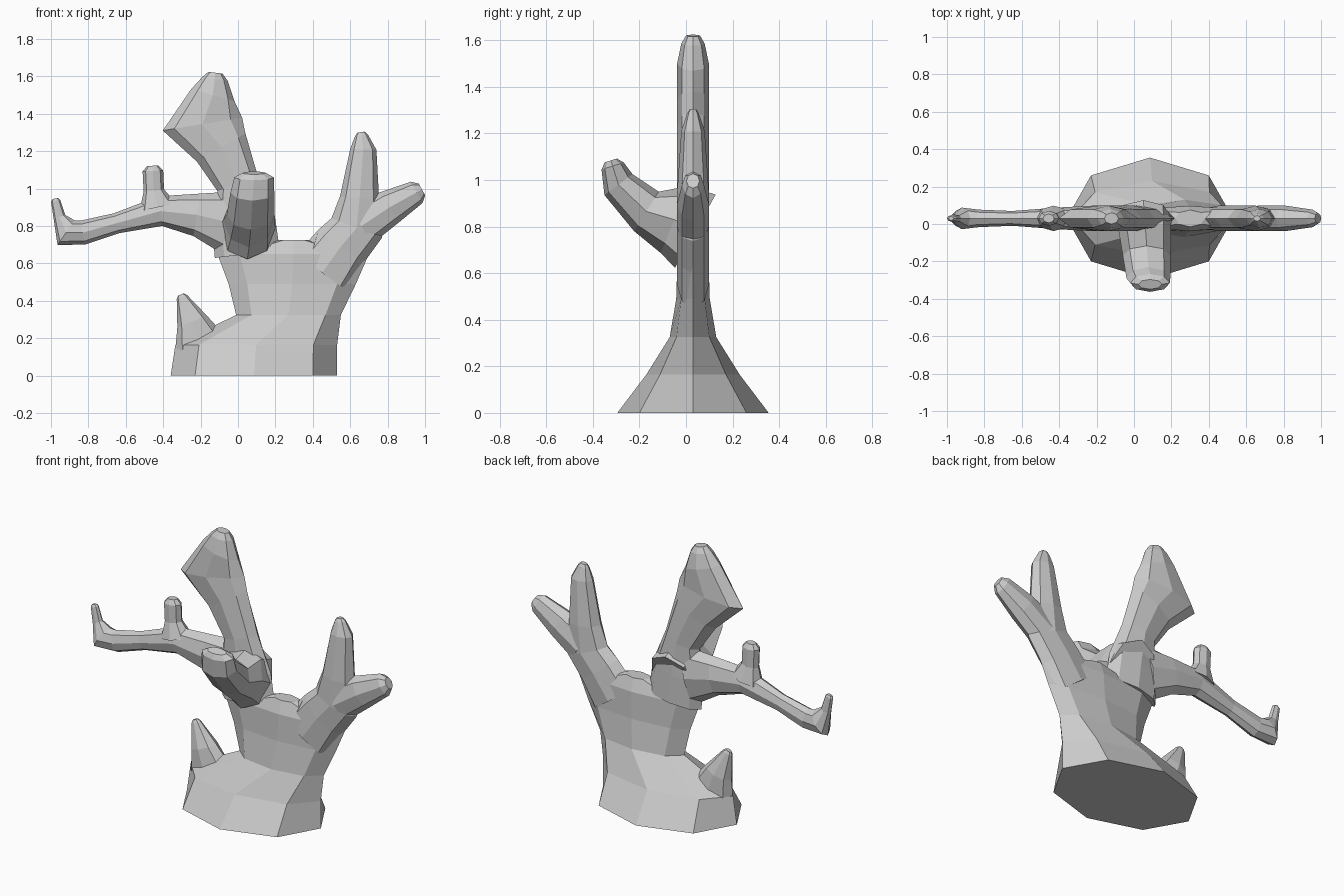
import bpy, bmesh
from math import cos, sin, pi
from mathutils import Vector

if "Cube" in bpy.data.objects:
    bpy.data.objects.remove(bpy.data.objects["Cube"])

MID_Y = .03      # the coral-like fan lies in this plane
FLAT = .068      # greatest half thickness of the fan


def skin(name, rings):
    """Octagonal loft. Ring = centre, half-span vector, half-thickness vector."""
    bm = bmesh.new()
    loops = [[bm.verts.new(c + a * cos(i * pi / 4) + b * sin(i * pi / 4)) for i in range(8)]
             for c, a, b in rings]
    for lo, hi in zip(loops, loops[1:]):
        for i in range(8):
            j = (i + 1) % 8
            bm.faces.new((lo[i], lo[j], hi[j], hi[i]))
    bm.faces.new(loops[0])
    bm.faces.new(loops[-1])
    bmesh.ops.recalc_face_normals(bm, faces=bm.faces)
    me = bpy.data.meshes.new(name)
    bm.to_mesh(me)
    bm.free()
    ob = bpy.data.objects.new(name, me)
    bpy.context.collection.objects.link(ob)
    return ob


def limb(name, path, forward=False):
    """Branch along (u, z, width) points; sections square to the path, thin and round-tipped."""
    pts = [Vector((0, u, z)) if forward else Vector((u, MID_Y, z)) for u, z, w in path]
    across = Vector((1, 0, 0)) if forward else Vector((0, 1, 0))
    rings = []
    for i, p in enumerate(pts):
        w = path[i][2]
        t = (pts[min(i + 1, len(pts) - 1)] - pts[max(i - 1, 0)]).normalized()
        h = .15 - .011 * i if forward else min(FLAT, .36 * w)
        c = p + across * (.05 + .009 * i) if forward else p
        rings.append((c, across.cross(t) * w / 2, across * h))
    # bevelled tip
    c, a, b = rings[-1]
    rings.append((c + t * w * .25, a * .55, b * .6))
    return skin(name, rings)


# Trunk flaring to a wide octagonal foot: left, right, height, half thickness
trunk_profile = [(-.36, .53, 0, .325), (-.335, .53, .165, .2), (-.01, .55, .325, .1),
                 (-.05, .63, .49, .072), (-.11, .7, .65, .067), (.22, .38, .725, .045)]
trunk = skin("branched_trunk", [
    (Vector(((l + r) / 2, MID_Y, z)), Vector(((r - l) / 2, 0, 0)), Vector((0, h, 0)))
    for l, r, z, h in trunk_profile])

# Root spike, tall paddle, long bent arm and its stub, right fork, forward stub
spike = limb("root_spike", [(-.2, .16, .29), (-.245, .29, .17), (-.3, .42, .06)])
stem = limb("upper_stem", [(.05, .65, .35), (.03, .82, .34), (0, 1.02, .23), (-.09, 1.22, .3),
                           (-.19, 1.345, .43), (-.135, 1.5, .24), (-.125, 1.585, .14)])
arm = limb("left_arm", [(-.05, .82, .34), (-.22, .86, .23), (-.415, .88, .16), (-.65, .815, .11),
                        (-.83, .765, .13), (-.92, .765, .16), (-.955, .85, .065),
                        (-.975, .935, .05)])
arm_stub = limb("left_arm_stub", [(-.43, .9, .2), (-.45, .99, .11), (-.455, 1.095, .11)])
fork = limb("right_branch", [(.45, .55, .34), (.55, .69, .3), (.635, .79, .29), (.65, .95, .21),
                             (.67, 1.21, .14), (.66, 1.285, .07)])
twig = limb("right_twig", [(.66, .8, .22), (.81, .9, .19), (.955, .98, .13)])
front = limb("front_stub", [(.04, .78, .36), (-.05, .83, .31), (-.17, .865, .2),
                            (-.29, .98, .15), (-.315, 1.06, .1)], forward=True)

# Fuse everything into one solid
bpy.context.view_layer.objects.active = trunk
for part in (spike, stem, arm, arm_stub, fork, twig, front):
    m = trunk.modifiers.new("fuse", 'BOOLEAN')
    m.operation, m.solver, m.object = 'UNION', 'EXACT', part
    bpy.ops.object.modifier_apply(modifier=m.name)
    bpy.data.objects.remove(part)
